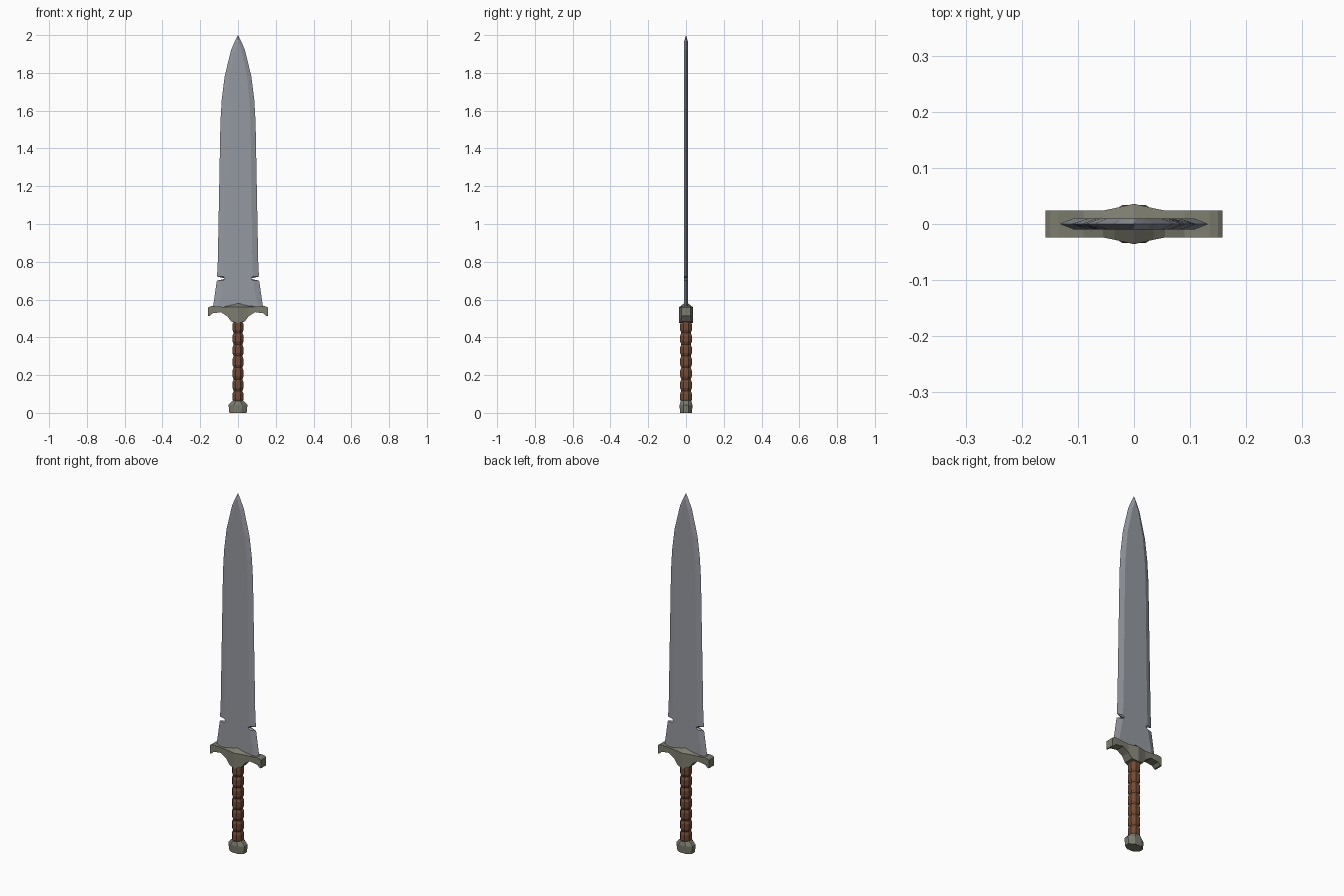
import bpy, bmesh, math

if "Cube" in bpy.data.objects:
    bpy.data.objects.remove(bpy.data.objects["Cube"])


def material(name, rgb):
    m = bpy.data.materials.new(name)
    m.diffuse_color = (*rgb, 1)
    m.use_nodes = True
    m.node_tree.nodes["Principled BSDF"].inputs["Base Color"].default_value = m.diffuse_color
    return m


def loft(name, rings, mat):
    """Skin a list of equal-length point rings and cap both ends."""
    bm = bmesh.new()
    loops = [[bm.verts.new(p) for p in ring] for ring in rings]
    n = len(loops[0])
    for a, b in zip(loops, loops[1:]):
        for i in range(n):
            j = (i + 1) % n
            bm.faces.new((a[i], a[j], b[j], b[i]))
    bm.faces.new(loops[0][::-1])
    bm.faces.new(loops[-1])
    bmesh.ops.remove_doubles(bm, verts=bm.verts, dist=1e-5)
    bmesh.ops.recalc_face_normals(bm, faces=bm.faces)
    mesh = bpy.data.meshes.new(name)
    bm.to_mesh(mesh)
    bm.free()
    mesh.materials.append(mat)
    ob = bpy.data.objects.new(name, mesh)
    bpy.context.collection.objects.link(ob)
    return ob


def octagon(rx, ry, z):
    k = 1 / math.cos(math.pi / 8)
    return [(rx * k * math.cos((i + .5) * math.pi / 4),
             ry * k * math.sin((i + .5) * math.pi / 4), z) for i in range(8)]


steel = material("steel", (.30, .315, .35))
bronze = material("dull_metal", (.20, .20, .155))
leather = material("leather", (.17, .07, .035))

# Blade: hexagonal section (z, edge half width, flat half width), notched near the base
T = .01
sections = [(.55, .134, .108), (.70, .112, .080), (.709, .072, .070),
            (.713, .072, .070), (.722, .111, .079), (.80, .107, .076),
            (1.54, .093, .066), (1.66, .086, .060), (1.78, .071, .048),
            (1.92, .037, .018), (1.965, .018, .002)]
rings = [[(w, 0, z), (f, T, z), (-f, T, z), (-w, 0, z), (-f, -T, z), (f, -T, z)]
         for z, w, f in sections]
rings.append([(0, 0, 2.0)] * 6)


def blade_mesh():
    # the last ring is a point, so spread it minutely before welding
    rings[-1] = [(x * .03, y * .03, 2.0) for x, y, _ in rings[-2]]
    return loft("blade", rings, steel)


blade_mesh()

# Crossguard: sections along x (x, half depth, bottom, top, ridge top)
half = [(0, .036, .475, .560, .588), (.035, .028, .483, .560, .577),
        (.055, .024, .510, .560, .571), (.09, .024, .533, .562, .562),
        (.135, .024, .527, .566, .566), (.150, .024, .513, .563, .563),
        (.158, .024, .512, .557, .557)]
full = [(-x, *r) for x, *r in half[:0:-1]] + half
loft("crossguard", [[(x, -d, b), (x, d, b), (x, d, t), (x, 0, r), (x, -d, t)]
                    for x, d, b, t, r in full], bronze)

# Grip: stacked leather bulges
N, Z0, Z1 = 7, .055, .485
step = (Z1 - Z0) / N
grip = [octagon(.023, .025, Z0)]
for k in range(N):
    z = Z0 + k * step
    grip += [octagon(.029, .031, z + step * .25), octagon(.029, .031, z + step * .75),
             octagon(.023, .025, z + step)]
loft("grip", grip, leather)

# Pommel: flattened octagonal cap
loft("pommel", [octagon(.046, .032, 0), octagon(.050, .034, .042),
                octagon(.028, .028, .066)], bronze)
